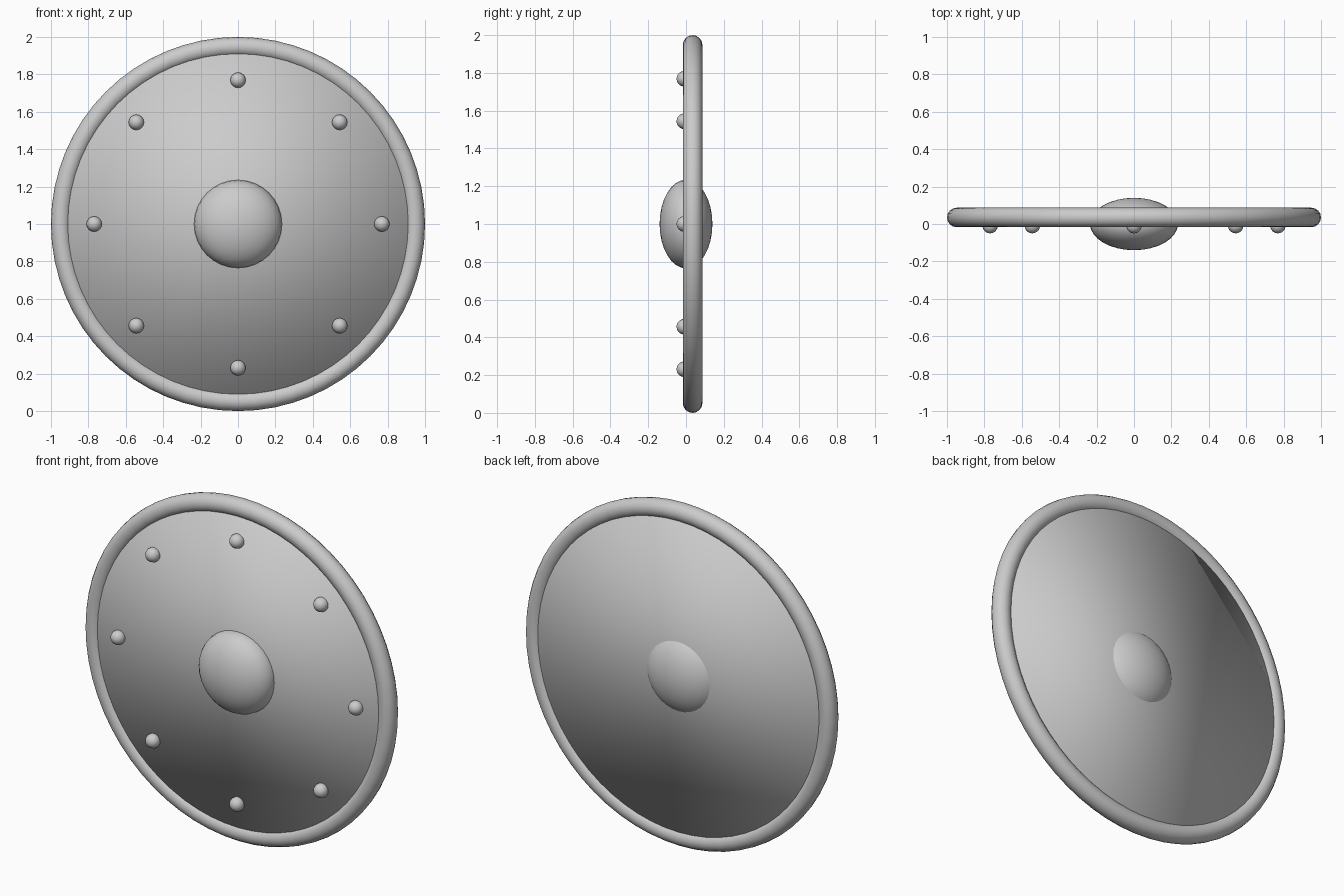
import bpy
from math import radians, sin, cos, pi

cube = bpy.data.objects.get("Cube")
if cube:
    bpy.data.objects.remove(cube, do_unlink=True)

CENTRE_Z = 1.0
PLATE_Y = 0.035          # middle of the plate and rim
FACING = (radians(90), 0, 0)

steel = bpy.data.materials.new("grey_steel")
steel.use_nodes = True
steel.diffuse_color = (0.6, 0.6, 0.6, 1)
steel.node_tree.nodes["Principled BSDF"].inputs["Base Color"].default_value = (0.6, 0.6, 0.6, 1)


def finish(name):
    """Name the new part, give it the metal and smooth it."""
    part = bpy.context.object
    part.name = name
    part.data.materials.append(steel)
    bpy.ops.object.shade_smooth()
    return part


# Round plate, softly shaded over its edge
bpy.ops.mesh.primitive_cylinder_add(vertices=64, radius=0.948, depth=0.07,
                                    location=(0, PLATE_Y, CENTRE_Z), rotation=FACING)
finish("plate")

# Rolled rim
bpy.ops.mesh.primitive_torus_add(major_radius=0.948, minor_radius=0.052,
                                 major_segments=64, minor_segments=16,
                                 location=(0, PLATE_Y, CENTRE_Z), rotation=FACING)
finish("rim")

# Central boss, a flattened ball through the plate
bpy.ops.mesh.primitive_uv_sphere_add(segments=32, ring_count=16, radius=0.235,
                                     location=(0, 0, CENTRE_Z), rotation=FACING)
boss = finish("boss")
boss.scale.z = 0.595

# Ring of rivets
for i in range(8):
    a = i * pi / 4
    bpy.ops.mesh.primitive_uv_sphere_add(
        segments=16, ring_count=12, radius=0.041,
        location=(0.769 * cos(a), -0.009, CENTRE_Z + 0.769 * sin(a)), rotation=FACING)
    finish(f"rivet_{i + 1}")
